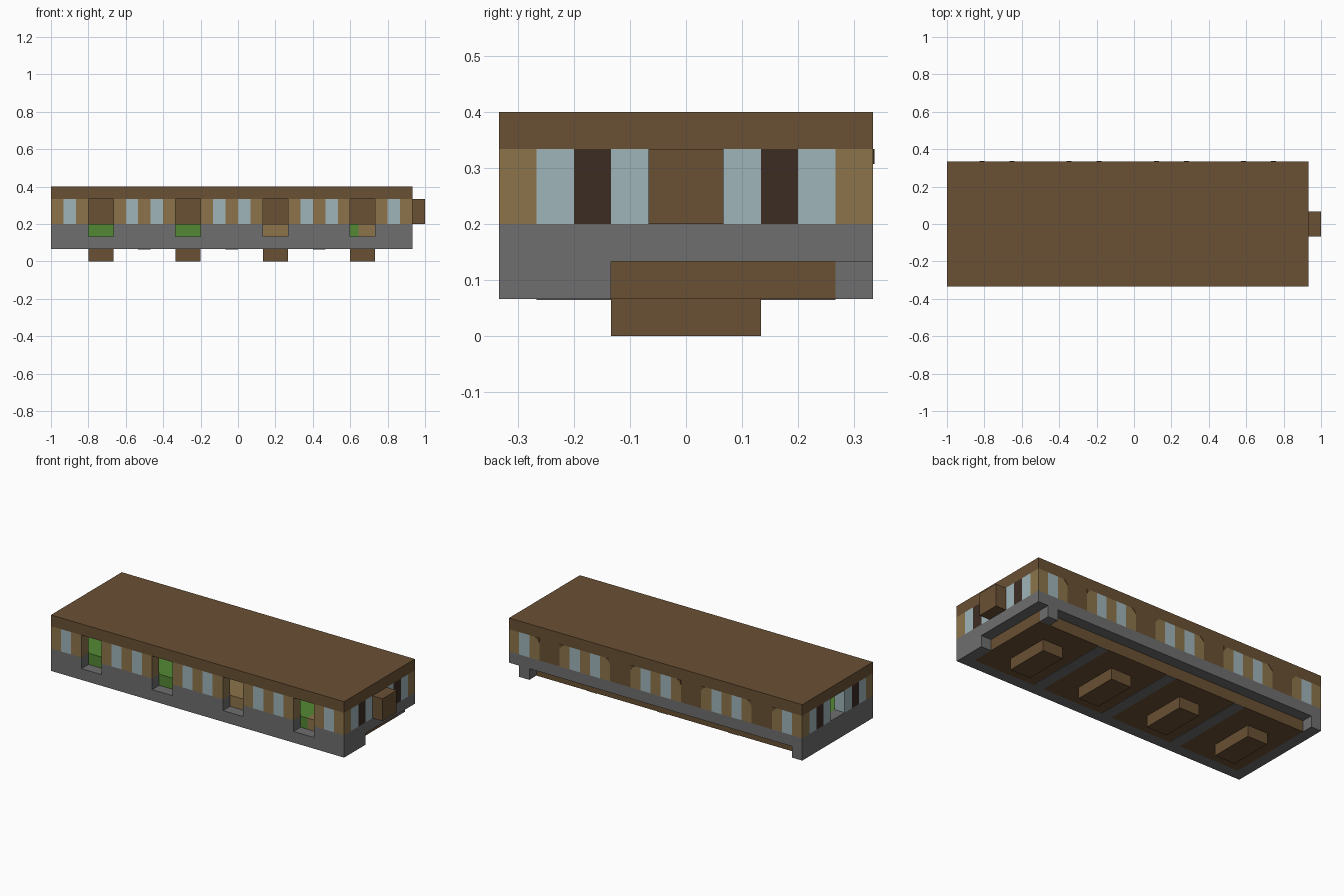
import bpy
import bmesh

cube = bpy.data.objects.get("Cube")
if cube:
    bpy.data.objects.remove(cube, do_unlink=True)

U = 1 / 15  # one building block


def linear(c):
    c /= 255
    return c / 12.92 if c <= 0.04045 else ((c + 0.055) / 1.055) ** 2.4


def material(name, r, g, b):
    m = bpy.data.materials.new(name)
    m.use_nodes = True
    col = (linear(r), linear(g), linear(b), 1)
    m.diffuse_color = col
    bsdf = m.node_tree.nodes["Principled BSDF"]
    bsdf.inputs["Base Color"].default_value = col
    bsdf.inputs["Roughness"].default_value = 0.9
    return m


BROWN = material("brown wood", 106, 81, 52)
TAN = material("tan wood", 140, 116, 75)
GLASS = material("pale blue glass", 160, 181, 186)
DARK = material("dark wood", 60, 44, 35)
GREY = material("grey stone", 110, 110, 110)
GREEN = material("green cloth", 84, 136, 52)
CODE = {"t": TAN, "g": GLASS, "d": DARK, "b": BROWN, "s": GREY}


def place(p):
    return (p[0] * U - 1, (p[1] - 5) * U, p[2] * U)


def blocks(name, boxes):
    """One object from (material, low corner, high corner) boxes in block units."""
    bm = bmesh.new()
    mats = []
    for mat, lo, hi in boxes:
        if mat not in mats:
            mats.append(mat)
        verts = bmesh.ops.create_cube(bm, size=1)["verts"]
        for v in verts:
            v.co = place([hi[a] if v.co[a] > 0 else lo[a] for a in range(3)])
        for f in {f for v in verts for f in v.link_faces}:
            f.material_index = mats.index(mat)
    finish(name, bm, mats)


def finish(name, bm, mats):
    mesh = bpy.data.meshes.new(name)
    bmesh.ops.recalc_face_normals(bm, faces=bm.faces)
    bm.to_mesh(mesh)
    bm.free()
    for m in mats:
        mesh.materials.append(m)
    bpy.context.collection.objects.link(bpy.data.objects.new(name, mesh))


def row(pattern, box):
    """Boxes along a coded row; spaces are openings."""
    return [(CODE[c],) + box(n) for n, c in enumerate(pattern) if c != " "]


L, W = 29, 10  # body length and width in blocks
DOORS = [3, 10, 17, 24]
BAYS = ["tgt", "tgtgt", "tgtgt", "tgtgt", "tgt"]

# Roof
blocks("roof", [(BROWN, (0, 0, 5), (L, W, 6))])

# Window walls
blocks("front_wall", row("  ".join(BAYS), lambda n: ((n, 0, 3), (n + 1, 1, 5))))
blocks("back_wall", row("bb".join(BAYS), lambda n: ((n, W - 1, 3), (n + 1, W, 5))))
blocks("right_end_wall", row(" gdgbbgdg ", lambda n: ((L - 1, n, 3), (L, n + 1, 5))))
blocks("left_end_wall", row(" gdg  gdg ", lambda n: ((0, n, 3), (1, n + 1, 5))))

# Clipped upper corners of the back window bays
bm = bmesh.new()
for d in DOORS:
    for x, s in ((d, -1), (d + 2, 1)):
        tri = [(x, 5), (x + 0.4 * s, 5), (x, 4.6)]
        face = bm.faces.new([bm.verts.new(place((a, W + 0.04, z))) for a, z in tri])
        out = bmesh.ops.extrude_face_region(bm, geom=[face])["geom"]
        for v in out:
            if isinstance(v, bmesh.types.BMVert):
                v.co.y -= 0.04 * U
finish("back_bay_corners", bm, [BROWN])

# Stone base course, broken at the front doors
edges = [0] + [e for d in DOORS for e in (d, d + 2)] + [L]
base = [(GREY, (a, 0, 2), (b, 1, 3)) for a, b in zip(edges[::2], edges[1::2])]
base += [
    (GREY, (0, W - 1, 2), (L, W, 3)),
    (GREY, (0, 1, 2), (1, W - 1, 3)),
    (GREY, (L - 1, 1, 2), (L, W - 1, 3)),
]
blocks("stone_base", base)

# Lower stone skirt with an open back side and end
blocks("lower_skirt", [
    (GREY, (0, 0, 1), (L, 1, 2)),
    (GREY, (0, 1, 1), (1, W, 2)),
    (GREY, (L - 1, 1, 1), (L, 3, 2)),
    (GREY, (L - 2, W - 1, 1), (L - 1, W, 2)),
])

# Wooden underfloor with stone cross strips
blocks("underfloor", [(BROWN, (1, 1, 1), (L - 1, W - 1, 2))])
blocks("cross_strips", [(GREY, (d - 3, 1, 0.97), (d - 2, W - 1, 1.03)) for d in DOORS[1:]])

# Interior platforms seen through the doors
blocks("platforms", [
    (GREEN, (1, 1, 2), (14, W - 1, 3)),
    (TAN, (14, 1, 2), (22, W - 1, 3)),
    (GREEN, (22, 1, 2), (24.66, W - 1, 3)),
    (TAN, (24.66, 1, 2), (L - 1, W - 1, 3)),
])

# Feet under each door bay
for n, d in enumerate(DOORS):
    blocks("foot_%d" % (n + 1), [(BROWN, (d, 3, 0), (d + 2, 7, 1))])

# End connector
blocks("end_connector", [(BROWN, (L, 4, 3), (L + 1, 6, 5))])
